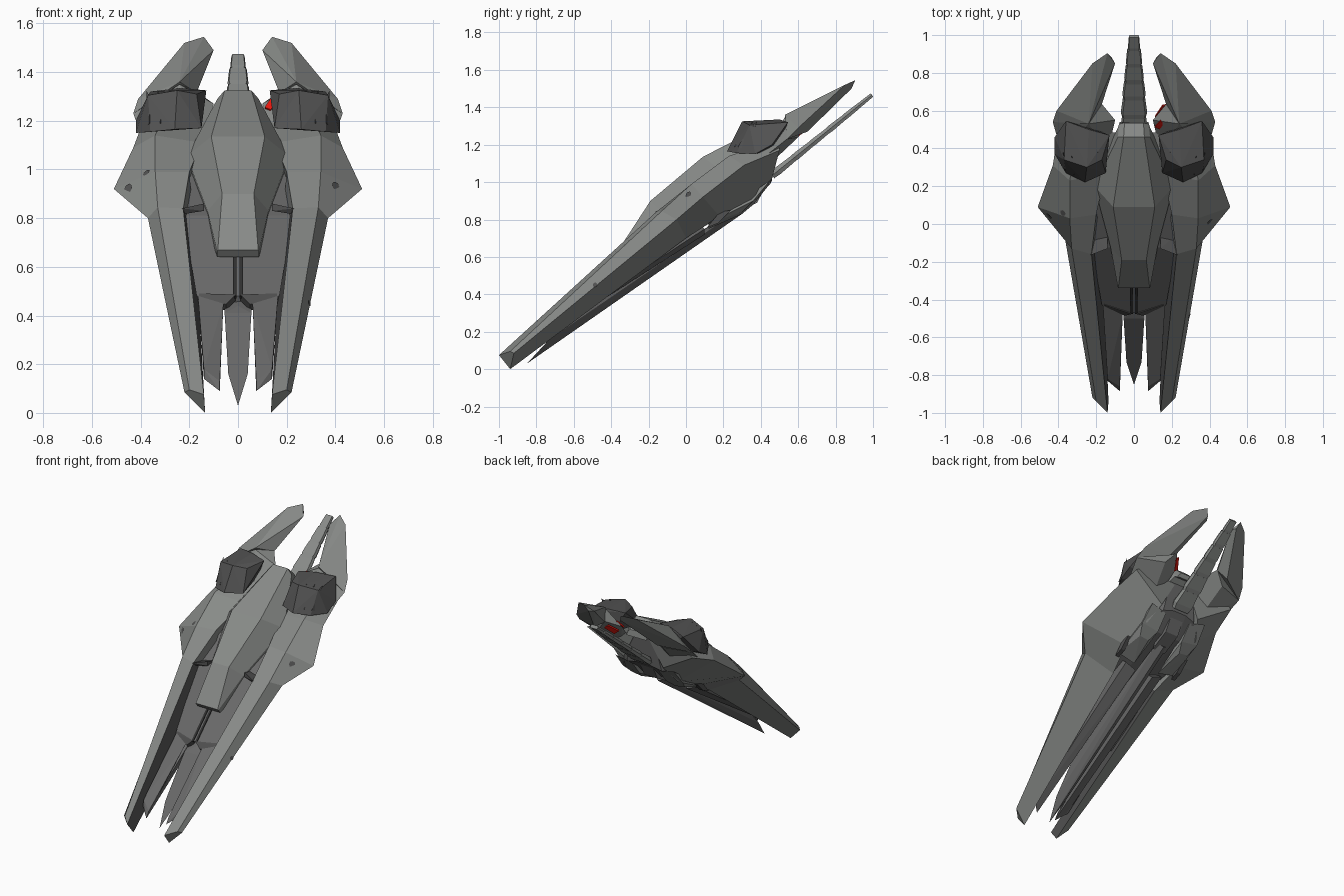
import bpy, bmesh, math
from mathutils import Vector
from mathutils.bvhtree import BVHTree

if "Cube" in bpy.data.objects:
    bpy.data.objects.remove(bpy.data.objects["Cube"])


def mat(name, r, g, b):
    m = bpy.data.materials.new(name)
    m.diffuse_color = (r, g, b, 1)
    m.use_nodes = True
    m.node_tree.nodes["Principled BSDF"].inputs["Base Color"].default_value = m.diffuse_color
    return m


GREY = mat("hull grey", .245, .255, .245)
MID = mat("panel grey", .14, .14, .14)
DARK = mat("dark grey", .085, .085, .085)
BLACK = mat("near black", .03, .03, .03)
RED = mat("red", .85, .01, .005)


def finish(bm, name, *mats):
    bmesh.ops.recalc_face_normals(bm, faces=bm.faces[:])
    bmesh.ops.translate(bm, verts=bm.verts[:], vec=(0, 0, -.01))
    me = bpy.data.meshes.new(name)
    bm.to_mesh(me)
    ob = bpy.data.objects.new(name, me)
    bpy.context.collection.objects.link(ob)
    for m in mats:
        me.materials.append(m)
    return ob


def hull(name, pts, m, sides=(1, -1)):
    """Convex solid round the points, one per side of x = 0."""
    bm = bmesh.new()
    for s in sides:
        vs = [bm.verts.new((p[0] * s, p[1], p[2])) for p in pts]
        r = bmesh.ops.convex_hull(bm, input=vs)
        junk = [v for v in set(r["geom_interior"] + r["geom_unused"])
                if isinstance(v, bmesh.types.BMVert) and v.is_valid]
        bmesh.ops.delete(bm, geom=junk, context='VERTS')
    bmesh.ops.dissolve_limit(bm, angle_limit=.02, verts=bm.verts[:], edges=bm.edges[:])
    return finish(bm, name, m)


def loft(bm, sections, s=1, inner=None):
    """Skin closed rings of equal length; the last strip may use slot 1."""
    rings = [[bm.verts.new((x * s, y, z)) for x, y, z in sec] for sec in sections]
    n = len(rings[0])
    for i, (a, b) in enumerate(zip(rings, rings[1:])):
        for k in range(n):
            f = bm.faces.new((a[k], a[(k + 1) % n], b[(k + 1) % n], b[k]))
            if inner is not None and k == n - 1 and i <= inner:
                f.material_index = 1
    bm.faces.new(rings[0])
    bm.faces.new(rings[-1])


def both(half):
    """Turn a half ring into a full symmetric ring."""
    return half + [(-x, y, z) for x, y, z in reversed(half)]


# side hulls: long front prong widening into a pointed wing
side = [
    [(.14, -1, .085), (.2, -.94, .105), (.22, -.92, .095), (.135, -.94, .01)],
    [(.225, -.16, .85), (.33, -.13, .855), (.37, -.05, .81), (.175, .0, .71)],
    [(.2, .05, 1.0), (.34, .03, 1.0), (.51, .09, .93), (.22, .18, .825)],
    [(.15, .27, 1.12), (.34, .23, 1.15), (.43, .31, 1.1), (.2, .38, .92)],
    [(.06, .48, 1.2), (.3, .5, 1.24), (.4, .5, 1.18), (.15, .46, 1.03)]]
bm = bmesh.new()
for s in (1, -1):
    loft(bm, side, s, inner=0)
bmesh.ops.recalc_face_normals(bm, faces=bm.faces[:])
tree = BVHTree.FromBMesh(bm)
finish(bm, "side_hulls", GREY, DARK)

# centre body: panel recessed between the prongs, above and below
bm = bmesh.new()
loft(bm, [both(h) for h in (
    [(.02, -.47, .49), (.17, -.43, .49), (.16, -.42, .44), (.02, -.44, .43)],
    [(.02, -.13, .82), (.225, -.12, .82), (.2, -.05, .74), (.08, -.05, .73)],
    [(.02, .2, 1.03), (.22, .2, 1.04), (.2, .33, .91), (.08, .34, .9)],
    [(.02, .48, 1.24), (.09, .48, 1.22), (.13, .45, 1.0), (.05, .46, 1.02)])])
finish(bm, "centre_body", MID)

# canopy: raised long armour plate on top
bm = bmesh.new()
rings = []
for sp, ed, k in (((.083, -.34, .68), (.086, -.335, .675), .4),
                  ((.065, -.19, .91), (.125, -.12, .84), 1),
                  ((.11, .09, 1.145), (.21, .2, 1.065), 1),
                  ((.055, .46, 1.335), (.085, .46, 1.3), 1),
                  ((.05, .535, 1.27), (.075, .53, 1.24), .2)):
    rings.append(both([sp, ed, (ed[0], ed[1] + .05 * k, ed[2] - .06 * k)]))
loft(bm, rings)
finish(bm, "canopy", GREY)

# inner prongs, centre spike running back as a keel, and slit
hull("inner_prongs", [(.06, -.48, .46), (.165, -.42, .5), (.075, -.86, .14), (.14, -.82, .19),
                      (.075, -.885, .1), (.14, -.83, .15)], MID)
hull("inner_prong_rails", [(.075, -.885, .1), (.13, -.83, .15), (.075, -.86, .14), (.07, .1, .73), (.15, .1, .76),
                           (.07, .05, .77), (.15, .05, .8)], MID)
hull("centre_spike", [(.055, -.5, .42), (-.055, -.5, .42), (0, -.46, .45), (0, -.85, .04), (.04, -.73, .17),
                      (-.04, -.73, .17), (0, .3, .84), (.045, .28, .86), (-.045, .28, .86)], MID, (1,))
hull("slit_rails", [(x, y - d, z + d) for x in (.006, .02) for d in (-.005, .006)
                    for y, z in ((-.47, .485), (-.2, .75))], BLACK)
hull("chevrons", [(x, y - d, z + d) for d in (-.02, .006)
                  for x, y, z in ((.01, -.47, .49), (.05, -.48, .45), (.055, -.46, .48), (.16, -.43, .48),
                                  (.16, -.42, .495))], DARK)

# dark brackets where prongs meet the wings
hull("brackets", [(.14, -.13, .87), (.23, -.165, .85), (.235, -.15, .825),
                  (.14, -.13, .84), (.14, -.05, .85), (.23, -.05, .83)], DARK)

# rear fins: base and notched swept blade
hull("fin_bases", [(.43, .54, 1.24), (.24, .53, 1.36), (.17, .635, 1.33), (.1, .55, 1.28),
                   (.14, .38, 1.1), (.39, .4, 1.13), (.24, .6, 1.25), (.2, .42, 1.08)], GREY)
hull("fin_blades", [(.43, .54, 1.24), (.41, .6, 1.3), (.22, .85, 1.53), (.14, .905, 1.555),
                    (.1, .85, 1.5), (.17, .635, 1.325), (.24, .53, 1.37), (.24, .65, 1.28),
                    (.12, .885, 1.51)], GREY)

# red plates on the right fin only, seen from front and behind
hull("red_marker", [(x, y - .028 - d, z + d) for d in (0, .006) for x, y, z in
                    ((.11, .545, 1.26), (.135, .535, 1.25), (.16, .565, 1.29), (.14, .58, 1.305))], RED, (1,))
hull("red_rear_marker", [(x, y + d, z - d) for d in (0, .006) for x, y, z in
                         ((.11, .565, 1.26), (.14, .57, 1.235), (.175, .63, 1.29), (.15, .625, 1.31))], RED, (1,))

# shoulder pods with ragged slats on the open front
hull("shoulder_pods", [(.15, .27, 1.18), (.26, .22, 1.175), (.36, .27, 1.165), (.42, .37, 1.16),
                       (.17, .34, 1.32), (.25, .3, 1.335), (.37, .34, 1.315), (.13, .47, 1.335),
                       (.24, .5, 1.345), (.36, .545, 1.33), (.42, .46, 1.21), (.2, .5, 1.2)], DARK)
for i in range(5):
    x = .18 + i * .046
    y = .25 + abs(i - 2) * .02
    hull("pod_slats", [(x - .02, y + .04, 1.19), (x + .015, y + .03, 1.18), (x, y - .012, 1.2),
                       (x + .012, y + .09, 1.335), (x - .004, y + .05, 1.3)], DARK)

# segmented tail
a, b = Vector((0, .46, 1.045)), Vector((0, 1, 1.48))
d = (b - a).normalized()
nrm = Vector((0, -d.z, d.y))
for t0, t1, w, h in ((0, .2, .075, .022), (.18, .38, .07, .02), (.36, .55, .062, .018),
                     (.53, .7, .052, .018), (.68, .86, .043, .016), (.84, .99, .032, .013)):
    pts = []
    for t, k in ((t0, .85), (t0 + (t1 - t0) * .3, 1), (t1, .85)):
        p = a.lerp(b, t)
        for s in (1, -1):
            pts.append(p + Vector((s * w * k, 0, 0)))
            pts += [p + Vector((s * w * k * .85, 0, 0)) + nrm * h * k * q for q in (1, -1)]
    hull("tail_segment", pts, GREY, (1,))

# belly: faceted pods, tail root and small pipes
hull("belly_pods", [(.1, .12, .76), (.23, .12, .79), (.1, .36, .89), (.23, .36, .91), (.1, .44, .99),
                    (.22, .45, 1.02), (.13, .3, .84), (.2, .3, .85)], GREY)
hull("tail_root", [(x, y, z) for x in (.05, -.05) for y, z in
                   ((.25, .83), (.38, .9), (.45, 1.03), (.3, .95))], MID, (1,))
hull("belly_pipes", [(x, y, z) for x in (.22, .25) for y, z in
                     ((.11, .765), (.17, .79), (.24, .86), (.18, .85))], DARK)

# scorch spots laid on the hull
bm = bmesh.new()
for x, z, r in ((-.45, .93, .022), (-.375, .995, .017), (.4, .94, .02), (.29, .46, .013)):
    loc, n, _, _ = tree.ray_cast(Vector((x, -2, z)), Vector((0, 1, 0)))
    if loc is None:
        continue
    if n.y > 0:
        n = -n
    u = n.orthogonal().normalized()
    v = n.cross(u)
    bm.faces.new([bm.verts.new(loc + n * .003 + r * (u * math.cos(k * math.pi / 4) + v * math.sin(k * math.pi / 4)))
                  for k in range(8)])
finish(bm, "scorch_spots", DARK)
